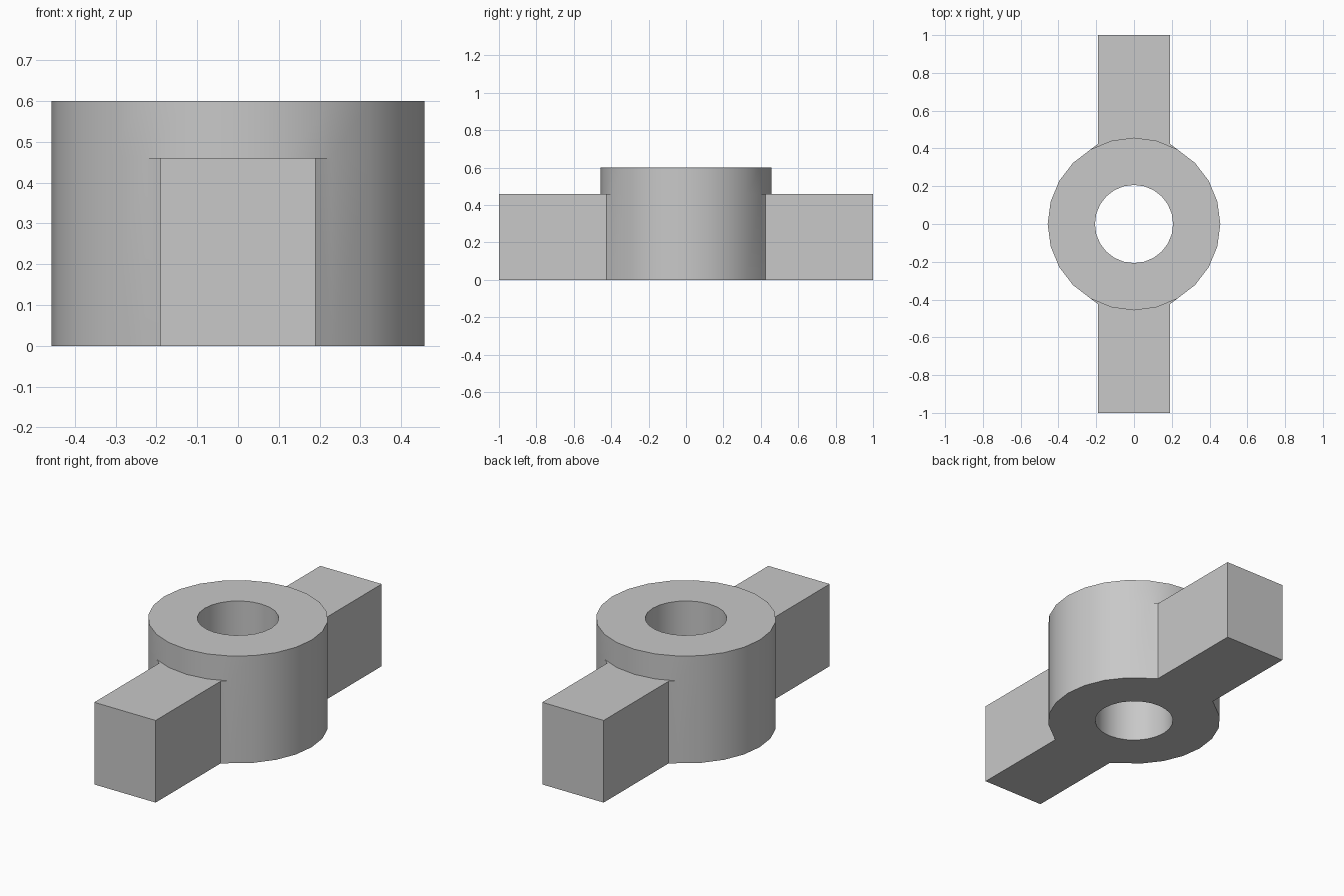
import bpy
import bmesh
from math import cos, sin, tau, radians

old = bpy.data.objects.get("Cube")
if old:
    bpy.data.objects.remove(old, do_unlink=True)

SIDES = 24
OUTER, BORE = 0.457, 0.207
HEIGHT, ARM_HEIGHT = 0.6, 0.46
ARM_HALF, ARM_END, ARM_ROOT = 0.19, 1.0, 0.425

grey = bpy.data.materials.new("plain grey")
grey.use_nodes = True
colour = (0.58, 0.58, 0.58, 1)
grey.diffuse_color = colour
grey.node_tree.nodes["Principled BSDF"].inputs["Base Color"].default_value = colour

bm = bmesh.new()


def ring(radius, z):
    return [bm.verts.new((radius * cos(tau * i / SIDES), radius * sin(tau * i / SIDES), z))
            for i in range(SIDES)]


def bridge(a, b, skip=()):
    for i in range(SIDES):
        if i not in skip:
            j = (i + 1) % SIDES
            bm.faces.new((a[i], a[j], b[j], b[i]))


# Hub: pierced collar, its lower wall left open where the arms join
bottom, middle, top = (ring(OUTER, z) for z in (0, ARM_HEIGHT, HEIGHT))
bore_bottom, bore_top = ring(BORE, 0), ring(BORE, HEIGHT)
first, span = SIDES // 6, SIDES // 6
starts = (first, first + SIDES // 2)
joined = [s + k for s in starts for k in range(span)]
bridge(bottom, middle, joined)
bridge(middle, top)
bridge(top, bore_top)
bridge(bore_top, bore_bottom)
bridge(bore_bottom, bottom)

# Arms: blocks whose roots run tangentially into the hub
for start, side in zip(starts, (1, -1)):
    outlines = []
    for loop, z in ((bottom, 0), (middle, ARM_HEIGHT)):
        root = [loop[start + k] for k in range(span + 1)]
        tip = [bm.verts.new((side * x, side * y, z)) for x, y in
               ((-ARM_HALF, ARM_ROOT), (-ARM_HALF, ARM_END),
                (ARM_HALF, ARM_END), (ARM_HALF, ARM_ROOT))]
        bm.faces.new(root + tip)
        outlines.append([root[-1]] + tip + [root[0]])
    low, high = outlines
    for i in range(len(low) - 1):
        bm.faces.new((low[i], low[i + 1], high[i + 1], high[i]))

bmesh.ops.recalc_face_normals(bm, faces=bm.faces)
mesh = bpy.data.meshes.new("hub_with_arms")
bm.to_mesh(mesh)
bm.free()
mesh.materials.append(grey)
hub = bpy.data.objects.new("hub_with_arms", mesh)
bpy.context.collection.objects.link(hub)

# Smooth round walls with crisp edges
bpy.ops.object.select_all(action="DESELECT")
hub.select_set(True)
bpy.context.view_layer.objects.active = hub
bpy.ops.object.shade_smooth_by_angle(angle=radians(30))
